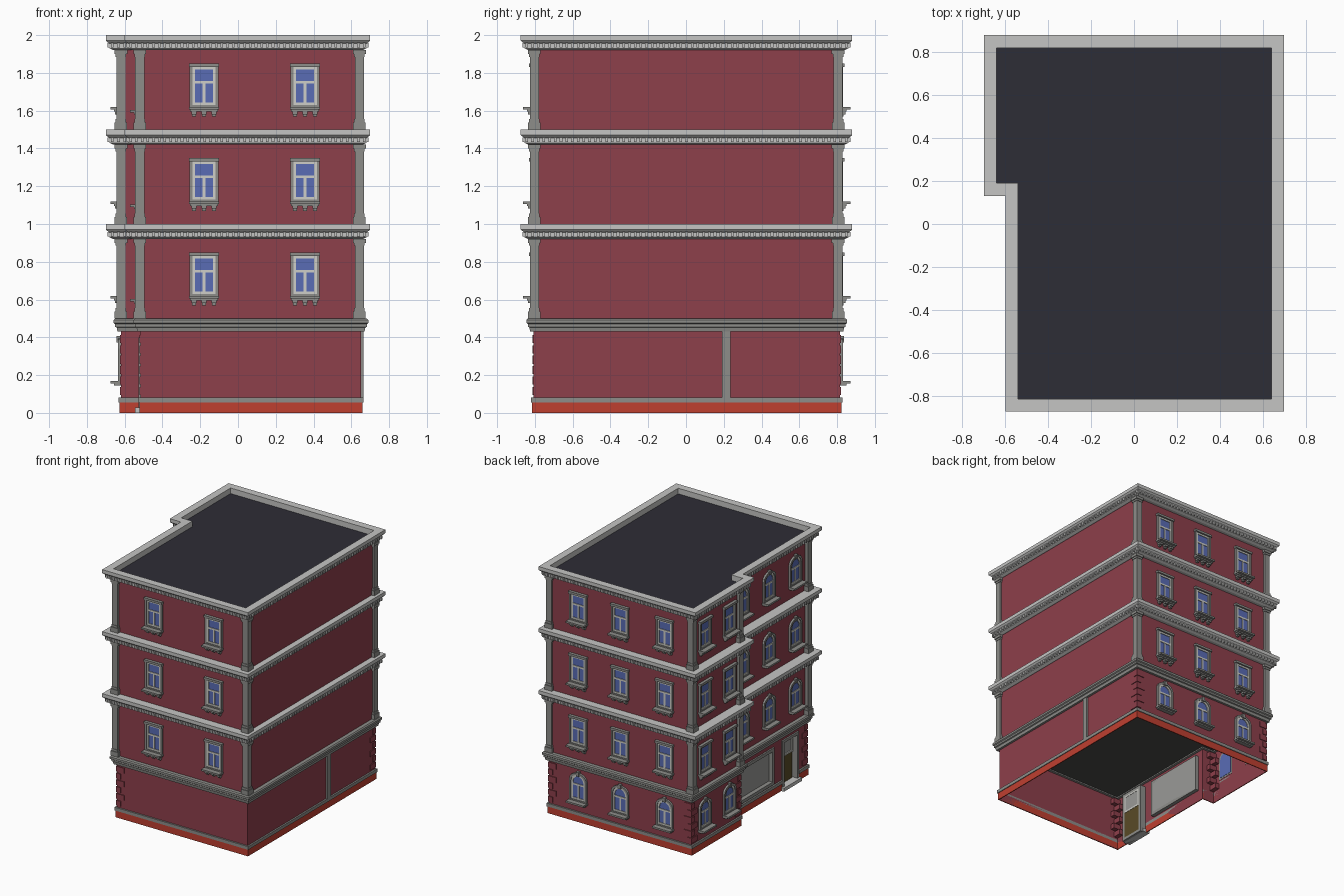
import bpy, bmesh, math

if "Cube" in bpy.data.objects:
    bpy.data.objects.remove(bpy.data.objects["Cube"])

COL = {
    "brick red": (0.27, 0.05, 0.07), "plinth orange": (0.52, 0.05, 0.03),
    "light stone": (0.56, 0.56, 0.55), "grey stone": (0.27, 0.27, 0.255),
    "window frame": (0.62, 0.62, 0.58), "blue glass": (0.10, 0.15, 0.46),
    "roof slate": (0.027, 0.026, 0.037), "door brown": (0.10, 0.07, 0.02),
    "shop glass": (0.32, 0.32, 0.31), "ceiling grey": (0.07, 0.068, 0.065)}
MATS = {}
for n, c in COL.items():
    MATS[n] = bpy.data.materials.new(n)
    MATS[n].diffuse_color = (*c, 1)


class Part:
    """One named object gathered from simple solids."""
    def __init__(self, name):
        self.name, self.bm, self.mats = name, bmesh.new(), []

    def face(self, pts, mat):
        if mat not in self.mats:
            self.mats.append(mat)
        f = self.bm.faces.new([self.bm.verts.new(p) for p in pts])
        f.material_index = self.mats.index(mat)

    def box(self, x0, x1, y0, y1, z0, z1, mat):
        self.prism(lambda u, v: (u, v), [(x0, z0), (x1, z0), (x1, z1), (x0, z1)], y0, y1, mat)

    def prism(self, P, outline, v0, v1, mat):
        a = [(*P(u, v0), z) for u, z in outline]
        b = [(*P(u, v1), z) for u, z in outline]
        self.face(a[::-1], mat)
        self.face(b, mat)
        for i in range(len(a)):
            j = (i + 1) % len(a)
            self.face([a[i], a[j], b[j], b[i]], mat)

    def rect(self, P, u0, u1, z0, z1, v0, v1, mat):
        self.prism(P, [(u0, z0), (u1, z0), (u1, z1), (u0, z1)], v0, v1, mat)

    def band(self, P, outer, inner, v0, v1, mat):
        n = len(outer)
        for i in range(n):
            j = (i + 1) % n
            loop = [[(*P(*[o[k][0], v]), o[k][1]) for o, v in
                     ((outer, v0), (outer, v1), (inner, v1), (inner, v0))] for k in (i, j)]
            for k in range(4):
                m = (k + 1) % 4
                self.face([loop[0][k], loop[0][m], loop[1][m], loop[1][k]], mat)

    def ring(self, poly, profile, mat, closed=True, skip=()):
        n = len(profile)
        for s in range(6):
            if s in skip:
                continue
            for k in range(n if closed else n - 1):
                (o0, z0), (o1, z1) = profile[k], profile[(k + 1) % n]
                a, b = corners(poly, o0), corners(poly, o1)
                t = (s + 1) % 6
                self.face([(*a[s], z0), (*a[t], z0), (*b[t], z1), (*b[s], z1)], mat)

    def done(self, fix=True):
        bmesh.ops.remove_doubles(self.bm, verts=self.bm.verts, dist=1e-5)
        if fix:
            bmesh.ops.recalc_face_normals(self.bm, faces=self.bm.faces)
        me = bpy.data.meshes.new(self.name)
        self.bm.to_mesh(me)
        self.bm.free()
        for m in self.mats:
            me.materials.append(MATS[m])
        bpy.context.collection.objects.link(bpy.data.objects.new(self.name, me))


def corners(p, o=0.0):
    L, LM, R, F, B, S = p
    return [(LM - o, F - o), (R + o, F - o), (R + o, B + o), (L - o, B + o), (L - o, S - o), (LM - o, S - o)]


L, LM, R, F, B, S = WALL = (-0.62, -0.515, 0.652, -0.807, 0.815, 0.195)
CORN = (-0.63, -0.53, 0.63, -0.805, 0.81, 0.20)
front = lambda u, v: (u, F - v)
back = lambda u, v: (u, B + v)
wing = lambda u, v: (L - v, u)
shopside = lambda u, v: (LM - v, u)
D0, D1, W0, W1 = -0.69, -0.48, -0.37, 0.14      # door and shop window spans

# Upper block: red sides, ceiling underneath
p = Part("upper_walls")
c = corners(WALL)
p.ring(WALL, [(0, 0.44), (0, 1.94)], "brick red", closed=False)
p.face([(*q, 0.44) for q in c[::-1]], "ceiling grey")
p.face([(*q, 1.94) for q in c], "roof slate")
p.done()
p = Part("roof")
p.face([(*q, 1.955) for q in corners(CORN, 0.02)], "roof slate")
p.done(False)

# Ground floor: open shell with door and shop window openings
p = Part("ground_walls")
p.ring(WALL, [(0, 0), (0, 0.44)], "brick red", closed=False, skip=(5,))
ys, zs = [F, D0, D1, W0, W1, S], [0, 0.10, 0.38, 0.40, 0.44]
for i in range(5):
    for k in range(4):
        if (i == 1 and k < 3) or (i == 3 and k == 1):
            continue
        p.face([(LM, ys[i + 1], zs[k]), (LM, ys[i], zs[k]), (LM, ys[i], zs[k + 1]),
                (LM, ys[i + 1], zs[k + 1])], "brick red")
p.done(False)

# Plinth and stone band, broken at the door
for name, o, z0, z1, mat in (("plinth", 0.007, 0, 0.056, "plinth orange"),
                             ("plinth_band", 0.013, 0.056, 0.082, "grey stone")):
    p = Part(name)
    p.ring(WALL, [(0, z0), (o, z0), (o, z1), (0, z1)], mat, skip=(5,))
    p.rect(shopside, F - o, D0, z0, z1, 0, o, mat)
    p.rect(shopside, D1, S, z0, z1, 0, o, mat)
    p.done()

# Cornices with dentils
p = Part("ground_cornice")
p.ring(WALL, [(-0.02, 0.43), (0.018, 0.43), (0.022, 0.452), (0.03, 0.456), (0.03, 0.47),
              (0.038, 0.476), (0.038, 0.492), (0.03, 0.5), (-0.02, 0.5)], "grey stone")
p.done()
for z in (1.0, 1.5, 2.0):
    p = Part("cornice")
    inner = [(0.01, z), (0.01, z - 0.05)] if z == 2 else [(-0.03, z)]
    p.ring(CORN, [(-0.03, z - 0.08), (0.03, z - 0.08), (0.05, z - 0.07), (0.05, z - 0.045), (0.062, z - 0.036),
                  (0.07, z - 0.028), (0.07, z)] + inner + ([(-0.03, z - 0.05)] if z == 2 else []), "light stone")
    p.done()
    p = Part("dentils")
    cs = corners(CORN, 0.053)
    for i in range(6):
        (x0, y0), (x1, y1) = cs[i], cs[(i + 1) % 6]
        n = max(2, round((abs(x1 - x0) + abs(y1 - y0)) / 0.03))
        for k in range(n):
            t = (k + 0.5) / n
            x, y = x0 + (x1 - x0) * t, y0 + (y1 - y0) * t
            p.box(x - .007, x + .007, y - .007, y + .007, z - .066, z - .042, "light stone")
    p.done()

# Corner pilasters on the three upper floors
p = Part("pilasters")
for x, y in ((-0.52, -0.803), (0.643, -0.803), (0.643, 0.805), (-0.62, 0.805), (-0.62, 0.212)):
    for z in (0.5, 1.0, 1.5):
        for h, a, b in ((.033, 0, .038), (.028, .038, .055), (.024, .055, .385), (.028, .385, .4), (.034, .4, .421)):
            p.box(x - h, x + h, y - h, y + h, z + a, z + b, "grey stone")
p.done()
p = Part("side_pilaster")
p.box(R - 0.01, R + 0.013, 0.19, 0.235, 0.08, 0.435, "grey stone")
p.done()

# Ground floor quoins, alternating long and short
p = Part("quoins")
for x, y, sx, sy in ((LM, F, 1, 1), (R, B, -1, -1), (L, B, 1, -1), (L, S, 1, 1)):
    for k in range(6):
        a, b = (0.065, 0.035) if k % 2 else (0.035, 0.065)
        xs, yy = sorted((x - sx * .006, x + sx * a)), sorted((y - sy * .006, y + sy * b))
        z = 0.095 + k * 0.055
        p.box(*xs, *yy, z, z + 0.043, "brick red")
p.done()


# Windows
def outline(u, z0, w, h, inset, rise):
    a = w / 2 - inset
    top = z0 + h - inset - rise
    pts = [(u - a, z0 + inset), (u + a, z0 + inset)]
    n = 8 if rise else 1
    for i in range(n + 1):
        t = math.pi * i / n
        pts.append((u + a * math.cos(t), top + rise * math.sin(t)))
    return pts


def window(P, u, zb, arched, brackets):
    p = Part("arched_window" if arched else "window")
    w, h, r = 0.152, 0.23, 0.055 if arched else 0
    o = [outline(u, zb, w, h, i, r) for i in (0, 0.014, 0.028)]
    p.band(P, o[0], o[1], -0.002, 0.016, "grey stone")
    p.band(P, o[1], o[2], -0.002, 0.010, "window frame")
    p.prism(P, o[1], -0.004, 0.004, "blue glass")
    zt = zb + 0.135
    p.rect(P, u - w / 2 + .02, u + w / 2 - .02, zt - .007, zt + .007, 0, .009, "window frame")
    p.rect(P, u - .007, u + .007, zb + .02, zt, 0, .0085, "window frame")
    if arched:      # keystone
        p.rect(P, u - .012, u + .012, zb + h - .022, zb + h + .012, 0, .022, "grey stone")
    else:           # hood
        p.rect(P, u - .08, u + .08, zb + h - .014, zb + h + .004, 0, .024, "grey stone")
    # sill and brackets
    p.rect(P, u - .08, u + .08, zb - .01, zb + .004, 0, .056, "grey stone")
    p.rect(P, u - .074, u + .074, zb - .02, zb - .01, 0, .036, "grey stone")
    if brackets:
        for d in (-.053, 0, .053):
            p.rect(P, u + d - .014, u + d + .014, zb - .034, zb - .02, 0, .03, "grey stone")
            p.rect(P, u + d - .010, u + d + .010, zb - .046, zb - .034, 0, .018, "grey stone")
    p.done()


for z in (0.5, 1.0, 1.5):
    for u in (-0.18, 0.355):
        window(front, u, z + 0.115, False, True)
    for u in (-0.385, 0.012, 0.385):
        window(back, u, z + 0.115, False, True)
    for u in (0.34, 0.65):
        window(wing, u, z + 0.115, False, True)
    for u in (-0.65, -0.315, 0.02):
        window(shopside, u, z + 0.1, True, False)
for u in (-0.385, 0.012, 0.385):
    window(back, u, 0.165, True, False)
for u in (0.34, 0.65):
    window(wing, u, 0.165, True, False)

# Shop window
box4 = lambda a, b, c, d, i: [(a + i, c + i), (b - i, c + i), (b - i, d - i), (a + i, d - i)]
p = Part("shop_window")
p.band(shopside, box4(W0, W1, .10, .38, -.008), box4(W0, W1, .10, .38, .018), -0.03, 0.012, "grey stone")
p.rect(shopside, W0, W1, .10, .38, -0.03, -0.022, "shop glass")
p.done()

# Door with glazed top and a step
p = Part("door")
p.band(shopside, box4(D0, D1, 0, .40, 0), box4(D0, D1, 0, .40, .022), -0.05, 0.012, "grey stone")
p.rect(shopside, D0 + .02, D1 - .02, .02, .24, -0.048, -0.036, "door brown")
p.rect(shopside, D0 + .02, D1 - .02, .24, .38, -0.048, -0.038, "shop glass")
p.band(shopside, box4(D0 + .02, D1 - .02, .235, .38, 0), box4(D0 + .02, D1 - .02, .235, .38, .014),
       -0.05, -0.03, "window frame")
p.done()
p = Part("door_step")
p.rect(shopside, D0 - .01, D1 + .01, 0, .028, -0.03, 0.03, "light stone")
p.done()

for m in bpy.data.materials:
    if m.users and not m.is_grease_pencil:
        m.use_nodes = True
        m.node_tree.nodes["Principled BSDF"].inputs["Base Color"].default_value = m.diffuse_color
